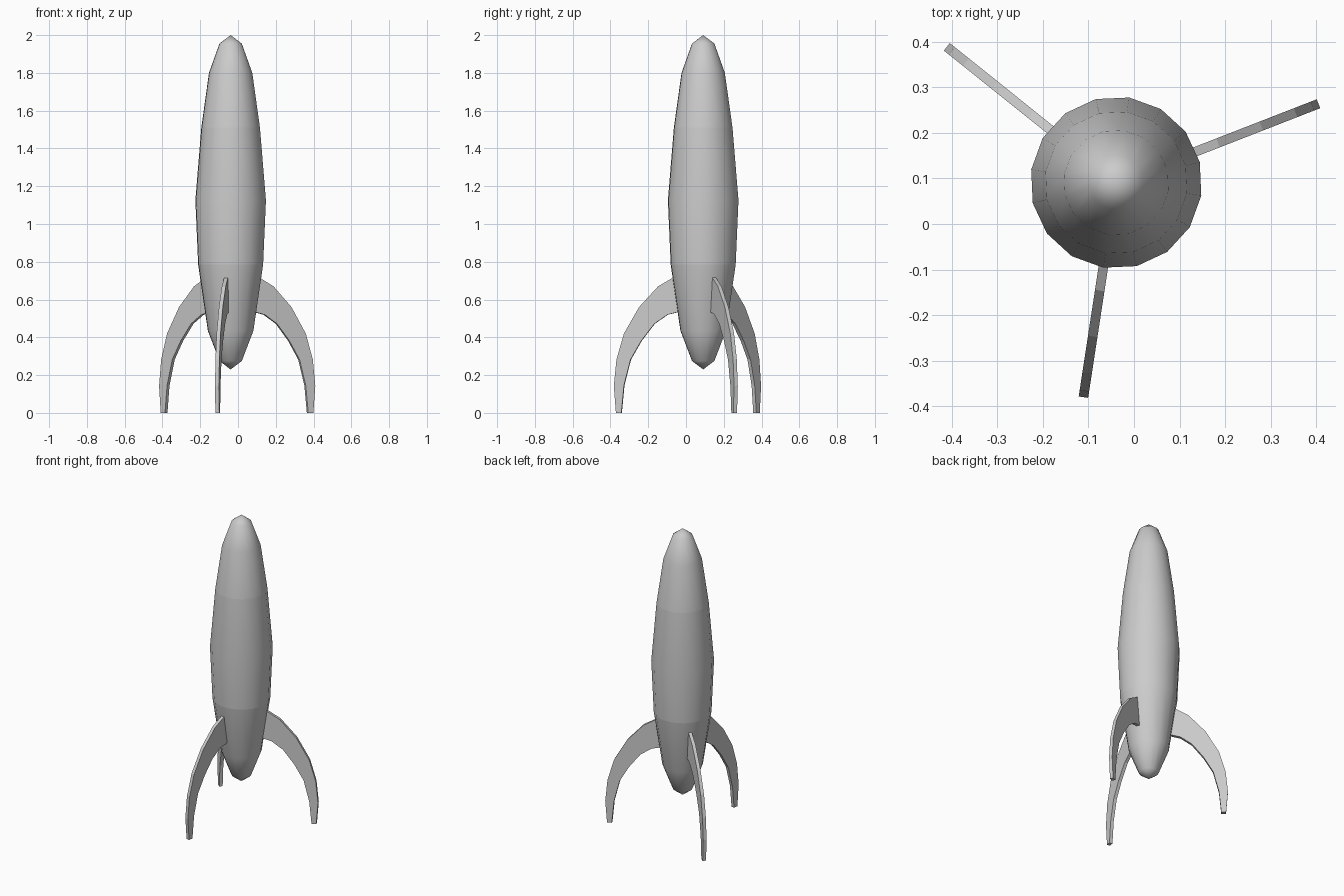
import bpy, bmesh
from math import sin, cos, radians

if "Cube" in bpy.data.objects:
    bpy.data.objects.remove(bpy.data.objects["Cube"])

CX, CY = -0.039, 0.091     # hull axis
TURN = -8.7                # rotation of the 16-sided hull
SIDES = 16


def make_object(name, bm):
    bmesh.ops.remove_doubles(bm, verts=bm.verts, dist=1e-5)
    bmesh.ops.recalc_face_normals(bm, faces=bm.faces)
    mesh = bpy.data.meshes.new(name)
    bm.to_mesh(mesh)
    bm.free()
    ob = bpy.data.objects.new(name, mesh)
    bpy.context.collection.objects.link(ob)
    return ob


def lathe(name, profile):
    """Revolve (radius, z) points around the hull axis."""
    bm = bmesh.new()
    rings = []
    for r, z in profile:
        rings.append([bm.verts.new((CX + r * cos(radians(TURN + i * 360 / SIDES)),
                                    CY + r * sin(radians(TURN + i * 360 / SIDES)), z))
                      for i in range(SIDES)])
    for a, b in zip(rings, rings[1:]):
        for i in range(SIDES):
            j = (i + 1) % SIDES
            bm.faces.new((a[i], a[j], b[j], b[i]))
    ob = make_object(name, bm)
    for p in ob.data.polygons:
        p.use_smooth = True
    return ob


def fin(name, angle, thickness=0.021):
    """Curved landing fin: quad strips between outer and inner edge curves."""
    outer = [(0.145, 0.725), (0.24, 0.67), (0.342, 0.56), (0.423, 0.42),
             (0.463, 0.283), (0.477, 0.142), (0.466, 0)]
    inner = [(0.128, 0.535), (0.19, 0.52), (0.26, 0.472), (0.33, 0.382),
             (0.388, 0.282), (0.423, 0.145), (0.437, 0)]
    c, s = cos(radians(angle)), sin(radians(angle))
    bm = bmesh.new()

    def vert(p, t):
        return bm.verts.new((CX + p[0] * c - t * s, CY + p[0] * s + t * c, p[1]))

    h = thickness / 2
    loops = [[vert(o, -h), vert(o, h), vert(i, h), vert(i, -h)]
             for o, i in zip(outer, inner)]
    for a, b in zip(loops, loops[1:]):
        for k in range(4):
            m = (k + 1) % 4
            bm.faces.new((a[k], a[m], b[m], b[k]))
    bm.faces.new(loops[0])
    bm.faces.new(loops[-1])
    return make_object(name, bm)


# Hull in three sections
lathe("nose_cone", [(0, 2.0), (0.06, 1.955), (0.116, 1.80), (0.157, 1.51)])
lathe("hull_middle", [(0.157, 1.51), (0.189, 1.125), (0.174, 0.785)])
lathe("tail_cone", [(0.174, 0.785), (0.122, 0.435), (0.06, 0.275), (0, 0.23)])

# Three landing fins
for n in range(3):
    fin(f"landing_fin_{n + 1}", 21.3 + 120 * n)
